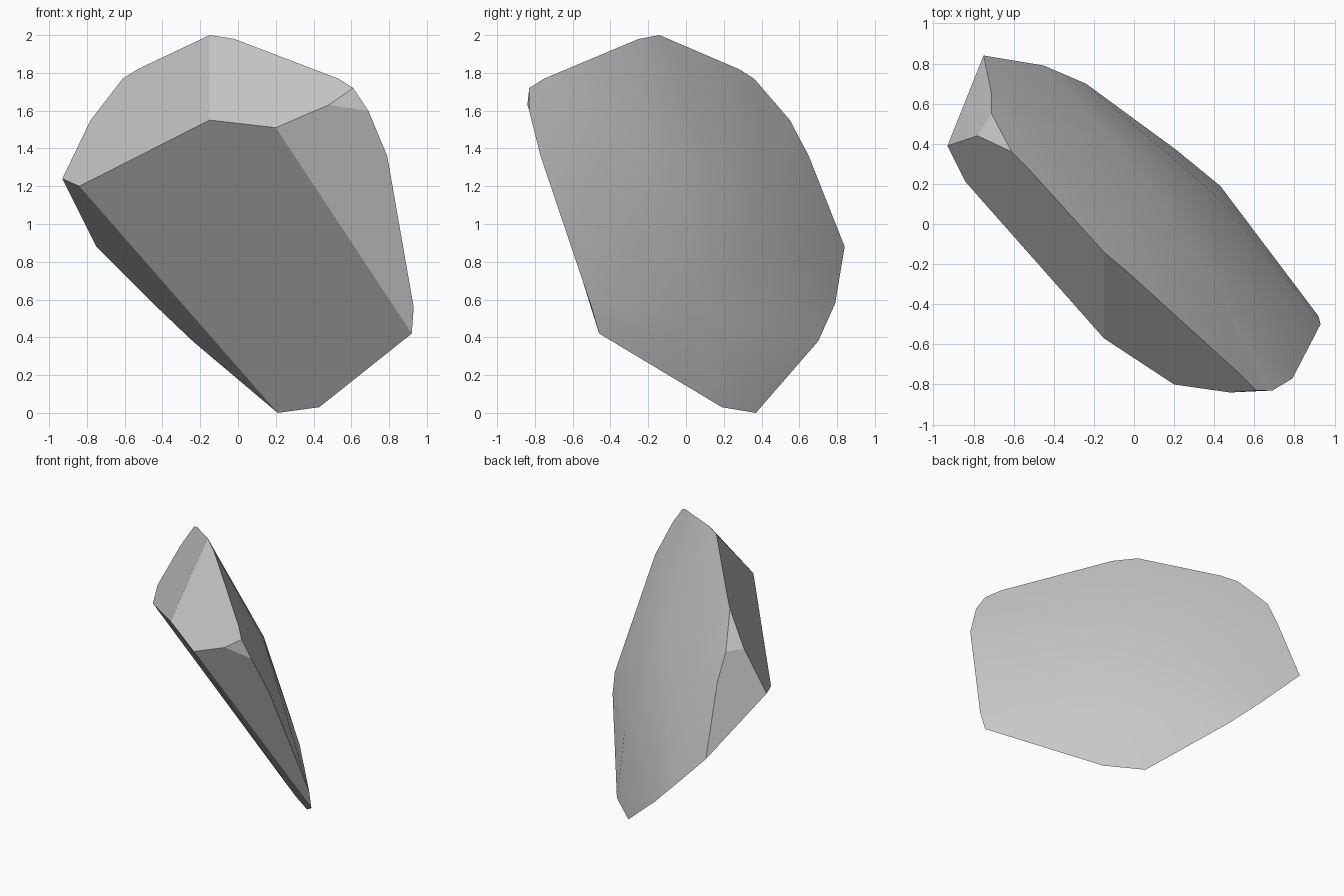
import bpy
import bmesh

cube = bpy.data.objects.get("Cube")
if cube:
    bpy.data.objects.remove(cube)

# One plain stone colour
stone = bpy.data.materials.new("grey_stone")
stone.use_nodes = True
colour = (0.58, 0.58, 0.58, 1)
stone.diffuse_color = colour
shader = next(n for n in stone.node_tree.nodes if n.type == "BSDF_PRINCIPLED")
shader.inputs["Base Color"].default_value = colour

corners = {
    # Rim around the domed outer side, in order
    "A": (-.15, -.14, 2), "B": (-.02, -.25, 1.98), "C": (.53, -.75, 1.77),
    "D": (.61, -.83, 1.72), "E": (.69, -.83, 1.6), "F": (.79, -.77, 1.36),
    "G": (.93, -.5, .56), "H": (.92, -.46, .42), "I": (.43, .19, .03),
    "J": (.21, .37, 0), "K": (-.24, .7, .38), "L": (-.45, .79, .58),
    "M": (-.75, .84, .88), "V": (-.71, .65, 1.36), "W": (-.71, .55, 1.55),
    "P": (-.61, .36, 1.77), "Q": (-.53, .28, 1.82),
    # Corners of the broken side
    "N": (-.93, .39, 1.24), "O": (-.78, .44, 1.55), "R": (-.15, -.57, 1.55),
    "S": (.2, -.8, 1.51), "T": (-.84, .21, 1.2), "U": (.48, -.84, 1.63),
    # Raised points of the dome: low, middle, front and back
    "a": (.39, .16, .51), "b": (.14, .1, 1.26),
    "c": (.37, -.23, 1.43), "d": (-.1, .41, 1.06),
}

# Flat broken facets, each named by its corners
BROKEN = ["TJIHSR", "NMLKJT", "ARTNOPQ", "ABCDUSR", "UEFGHS", "UDE",
          "NOWVM", "OPW"]

# Rounded outer side, smooth shaded
DOME = ["IHa", "JIa", "KJa", "HGa", "GcaG"[:3], "abc", "adb", "Kad",
        "LKd", "MLd", "VMd", "WVd", "PWd", "QPd", "Qdb", "AQb",
        "BAb", "Bbc", "CBc", "DCc", "EDc", "FEc", "GFc"]

bm = bmesh.new()
verts = {name: bm.verts.new(co) for name, co in corners.items()}


def add_faces(facets, smooth):
    for facet in facets:
        bm.faces.new([verts[c] for c in facet]).smooth = smooth


add_faces(BROKEN, False)
add_faces(DOME, True)
bmesh.ops.recalc_face_normals(bm, faces=bm.faces[:])

mesh = bpy.data.meshes.new("rock_shard")
bm.to_mesh(mesh)
bm.free()
mesh.materials.append(stone)
shard = bpy.data.objects.new("rock_shard", mesh)
bpy.context.collection.objects.link(shard)
